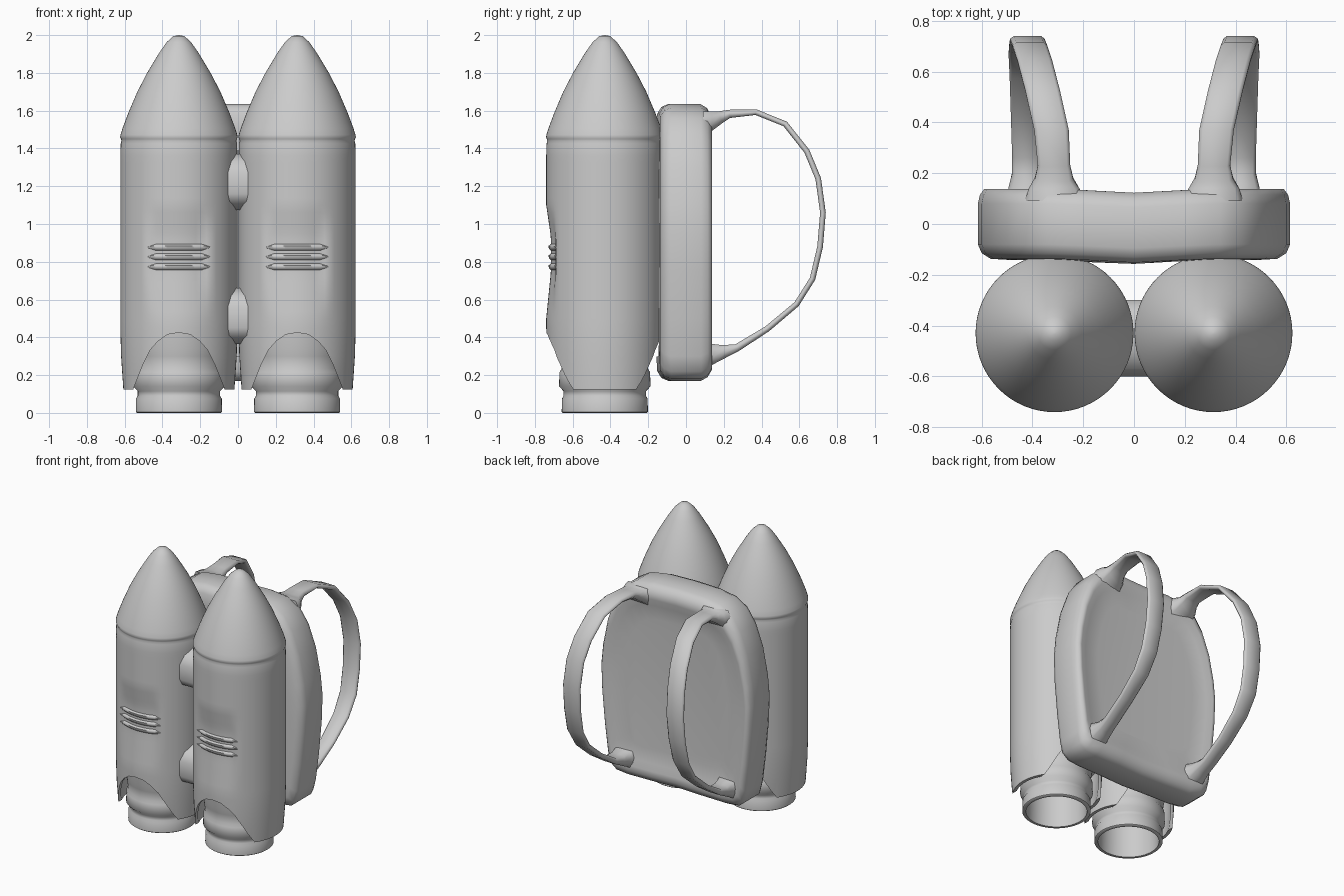
import bpy, bmesh, math
from mathutils import Vector

if "Cube" in bpy.data.objects:
    bpy.data.objects.remove(bpy.data.objects["Cube"])

TX, TY = 0.313, -0.43   # tank axis


def finish(name, bm, angle=35):
    bmesh.ops.recalc_face_normals(bm, faces=bm.faces)
    me = bpy.data.meshes.new(name)
    bm.to_mesh(me)
    bm.free()
    ob = bpy.data.objects.new(name, me)
    bpy.context.collection.objects.link(ob)
    if angle:
        smooth(ob, angle)
    return ob


def smooth(ob, angle):
    bpy.ops.object.select_all(action='DESELECT')
    ob.select_set(True)
    bpy.context.view_layer.objects.active = ob
    bpy.ops.object.shade_smooth_by_angle(angle=math.radians(angle))


def loft(bm, rings):
    vs = [[bm.verts.new(p) for p in r] for r in rings]
    n = len(vs[0])
    for a, b in zip(vs, vs[1:]):
        for i in range(n):
            j = (i + 1) % n
            bm.faces.new((a[i], a[j], b[j], b[i]))
    bm.faces.new(vs[0])
    bm.faces.new(vs[-1])


def lathe(name, profile, cx, angle=35, n=64, dent=None):
    bm = bmesh.new()
    rings = []
    for r, z in profile:
        ring = []
        for i in range(n):
            a = 2 * math.pi * i / n
            x, y = r * math.cos(a), r * math.sin(a)
            if dent:
                y = dent(x, y, z)
            ring.append((cx + x, TY + y, z))
        rings.append(ring)
    loft(bm, rings)
    return finish(name, bm, angle)


def prism(name, pts, axis, lo, hi, angle=35):
    bm = bmesh.new()
    put = (lambda p, d: (d, p[0], p[1])) if axis == 'x' else (lambda p, d: (p[0], d, p[1]))
    loft(bm, [[put(p, lo) for p in pts], [put(p, hi) for p in pts]])
    return finish(name, bm, angle)


def vent_dent(x, y, z):
    # flattened, fading recess around the front vents
    if y > 0 or abs(x) > 0.17 or not 0.5 < z < 1.1:
        return y
    depth = 0.025 * min(1, (1.1 - z) / 0.17, (z - 0.5) / 0.25)
    side = min(1, (0.17 - abs(x)) / 0.05)
    return y + depth * side


# tank shell: pointed nose, collar, body, hollow skirt
shell = [(0.004, 2.0), (0.03, 1.994), (0.065, 1.962), (0.105, 1.905), (0.168, 1.8),
         (0.22, 1.7), (0.267, 1.59), (0.299, 1.505), (0.309, 1.472), (0.311, 1.46), (0.307, 1.45), (0.304, 1.44), (0.308, 1.425)]
shell += [(0.31, 1.4 - 0.0375 * i) for i in range(1, 25)]
shell += [(0.31, 0.45), (0.306, 0.3), (0.294, 0.125), (0.272, 0.125), (0.285, 0.3), (0.285, 0.48), (0.01, 0.5)]
# nozzle with clamp ring and open bore
nozzle = [(0.01, 0.49), (0.25, 0.47), (0.245, 0.34), (0.236, 0.3), (0.228, 0.235), (0.24, 0.215),
          (0.242, 0.14), (0.218, 0.115), (0.218, 0.09), (0.227, 0.075), (0.228, 0.005),
          (0.222, 0), (0.203, 0), (0.2, 0.3), (0.01, 0.31)]
half = [(0.06, 0.415), (0.11, 0.38), (0.15, 0.335), (0.19, 0.255), (0.24, 0.13), (0.26, 0.05)]

for side, s in (('left', -1), ('right', 1)):
    cx = s * TX
    tank = lathe('tank_' + side, shell, cx, 0, dent=vent_dent)
    # arched cut through the skirt
    arch = [(cx - x, z) for x, z in reversed(half)] + [(cx, 0.425)] + [(cx + x, z) for x, z in half]
    cutter = prism('arch_cutter', arch, 'y', -1, 0.2, 0)
    cutter.hide_render = True
    mod = tank.modifiers.new('arch', 'BOOLEAN')
    mod.object, mod.operation, mod.solver = cutter, 'DIFFERENCE', 'EXACT'
    bpy.ops.object.select_all(action='DESELECT')
    tank.select_set(True)
    bpy.context.view_layer.objects.active = tank
    bpy.ops.object.modifier_apply(modifier='arch')
    bpy.data.objects.remove(cutter)
    smooth(tank, 50)
    lathe('nozzle_' + side, nozzle, cx, 50)

    # curved vent slats, sinking into the body at their ends
    for k, z in enumerate((0.875, 0.825, 0.772)):
        bm = bmesh.new()
        rings = []
        for i in range(17):
            x = -0.165 + 0.33 * i / 16
            y = TY - math.sqrt(0.31 ** 2 - x * x) + 0.012 - 0.01 * max(0, abs(x) - 0.12) / 0.045
            h = 0.018 * min(1, 0.4 + (0.165 - abs(x)) / 0.05)
            rings.append([(cx + x, y + 0.04, z + h), (cx + x, y + 0.012, z + h),
                          (cx + x, y, z + h * 0.5), (cx + x, y + 0.002, z - h * 0.3),
                          (cx + x, y + 0.015, z - h), (cx + x, y + 0.04, z - h)])
        loft(bm, rings)
        finish('vent_slat_%s_%d' % (side, k + 1), bm, 60)

# chamfered connector blocks between the tanks
for name, z in (('upper', 1.22), ('lower', 0.51)):
    prof = [(-0.3, z + 0.09), (-0.36, z + 0.15), (-0.5, z + 0.15), (-0.57, z + 0.11), (-0.6, z + 0.05),
            (-0.6, z - 0.06), (-0.585, z - 0.1), (-0.5, z - 0.145), (-0.36, z - 0.145), (-0.3, z - 0.09)]
    prism(name + '_connector', prof, 'x', -0.08, 0.08, 50)

# backpack: outline lofted front to back, with a shallow recessed back panel
edge = [(0.2, 1.635), (0.34, 1.615), (0.43, 1.56), (0.5, 1.46), (0.56, 1.3), (0.6, 1.1), (0.615, 0.95),
        (0.608, 0.75), (0.585, 0.5), (0.56, 0.3), (0.54, 0.22), (0.49, 0.18), (0.4, 0.17), (0.2, 0.17)]
outline = [(0, 1.635)] + edge + [(0, 0.17)] + [(-x, z) for x, z in reversed(edge)]
bm = bmesh.new()
rings = []
# x inset, z inset, y
for ix, iz, y in ((0.13, 0.13, -0.142), (0.05, 0.05, -0.137), (0.015, 0.015, -0.115), (0, 0, -0.08), (0, 0, 0.08),
                  (0.008, 0.02, 0.115), (0.025, 0.06, 0.138), (0.045, 0.1, 0.138), (0.09, 0.15, 0.122), (0.2, 0.25, 0.112)):
    ring = []
    for x, z in outline:
        fx, fz = 1 - ix / 0.61, 1 - iz / 0.733
        bow = -0.015 * max(0, 1 - abs(x) / 0.3)
        ring.append((x * fx, y + bow, 0.9 + (z - 0.9) * fz))
    rings.append(ring)
loft(bm, rings)
finish('backpack', bm, 55)

# shoulder straps: x, y, z, half width, half thickness
path = [(0.31, 0.09, 1.525, 0.12, 0.07), (0.315, 0.14, 1.545, 0.1, 0.05), (0.315, 0.18, 1.565, 0.075, 0.033),
        (0.315, 0.23, 1.583, 0.064, 0.022),
        (0.325, 0.37, 1.592, 0.068, 0.015), (0.36, 0.525, 1.53, 0.068, 0.015), (0.39, 0.64, 1.385, 0.068, 0.015),
        (0.41, 0.70, 1.24, 0.068, 0.015), (0.42, 0.725, 1.06, 0.068, 0.015), (0.425, 0.71, 0.88, 0.066, 0.015),
        (0.43, 0.67, 0.71, 0.064, 0.015), (0.43, 0.585, 0.575, 0.06, 0.015), (0.43, 0.43, 0.445, 0.055, 0.016),
        (0.425, 0.27, 0.345, 0.055, 0.02), (0.42, 0.2, 0.325, 0.06, 0.035), (0.42, 0.14, 0.31, 0.075, 0.055),
        (0.415, 0.09, 0.3, 0.09, 0.07)]
for side, s in (('left', -1), ('right', 1)):
    bm = bmesh.new()
    rings = []
    for i, (x, y, z, w, t) in enumerate(path):
        a, b = path[max(i - 1, 0)], path[min(i + 1, len(path) - 1)]
        d = Vector((0, b[1] - a[1], b[2] - a[2])).normalized()
        if i < 2 or i > len(path) - 3:
            d = Vector((0, 1 if i < 2 else -1, 0))
        nrm = Vector((0, -d.z, d.y))
        c = Vector((s * x, y, z))
        sec = ((-1, -.3), (-.8, -1), (.8, -1), (1, -.3), (1, .3), (.8, 1), (-.8, 1), (-1, .3))
        rings.append([c + Vector((u * w, 0, 0)) + nrm * (v * t) for u, v in sec])
    loft(bm, rings)
    finish('shoulder_strap_' + side, bm, 70)
